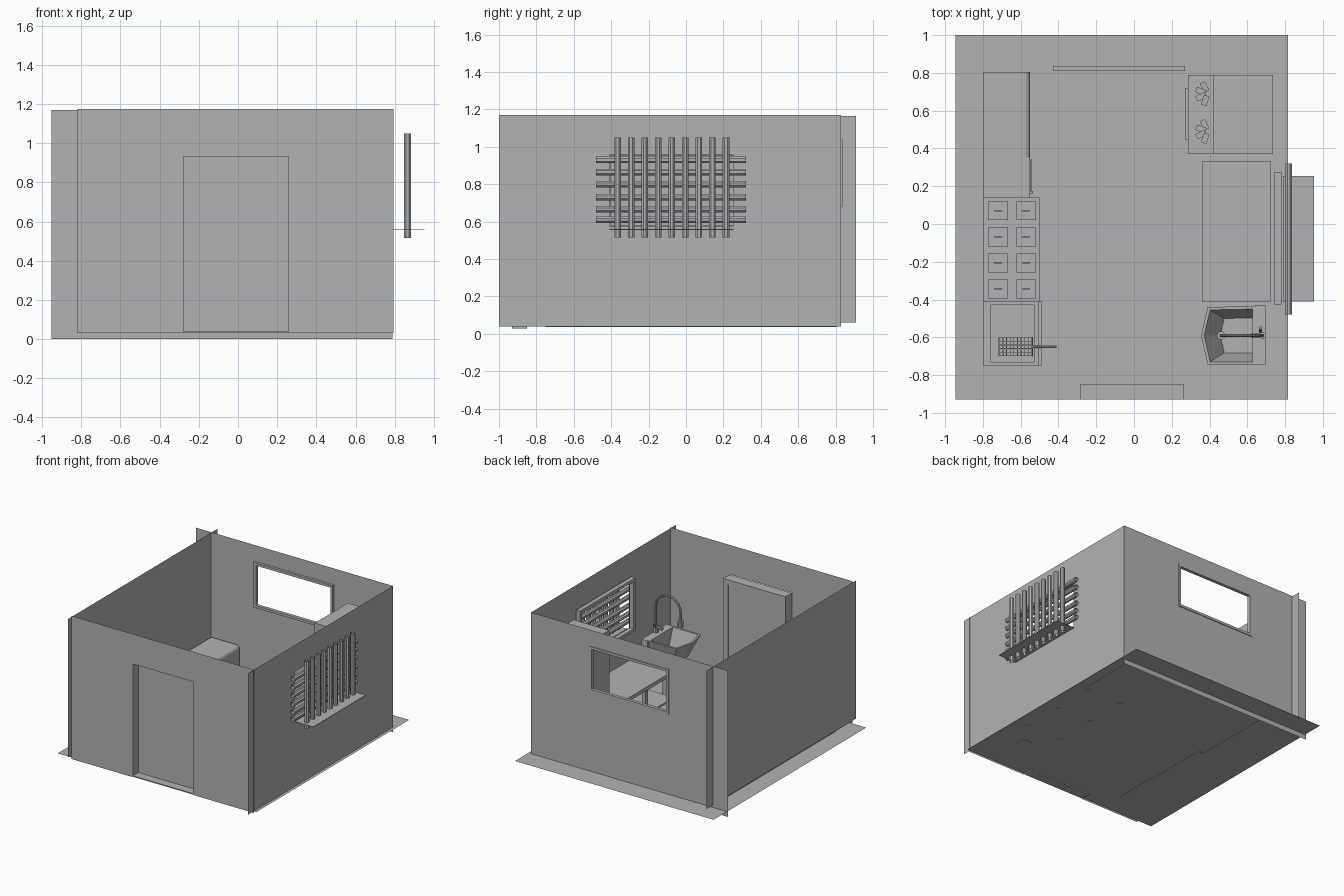
import bpy, bmesh, math
from mathutils import Vector, Matrix

if "Cube" in bpy.data.objects:
    bpy.data.objects.remove(bpy.data.objects["Cube"])

grey = bpy.data.materials.new("plain_grey")
grey.diffuse_color = (0.45, 0.45, 0.45, 1)
grey.use_nodes = True
grey.node_tree.nodes["Principled BSDF"].inputs["Base Color"].default_value = grey.diffuse_color


def finish(name, bm, normals=True):
    if normals:
        bmesh.ops.recalc_face_normals(bm, faces=bm.faces)
    me = bpy.data.meshes.new(name)
    bm.to_mesh(me)
    bm.free()
    me.materials.append(grey)
    ob = bpy.data.objects.new(name, me)
    bpy.context.scene.collection.objects.link(ob)
    return ob


def add_box(bm, x0, x1, y0, y1, z0, z1):
    m = Matrix.Translation(((x0 + x1) / 2, (y0 + y1) / 2, (z0 + z1) / 2))
    m = m @ Matrix.Diagonal((x1 - x0, y1 - y0, z1 - z0, 1))
    bmesh.ops.create_cube(bm, size=1, matrix=m)


def boxes(name, *dims):
    bm = bmesh.new()
    for d in dims:
        add_box(bm, *d)
    return finish(name, bm)


def sheet(name, axis, pos, u0, u1, z0, z1, hole=None):
    """Flat wall across 'x' or 'y', with an optional rectangular opening."""
    bm = bmesh.new()
    parts = [(u0, u1, z0, z1)]
    if hole:
        a, b, c, d = hole
        parts = [(u0, a, z0, z1), (b, u1, z0, z1), (a, b, d, z1), (a, b, z0, c)]
    for a, b, c, d in parts:
        if b - a < 1e-4 or d - c < 1e-4:
            continue
        pts = [(a, c), (b, c), (b, d), (a, d)]
        bm.faces.new([bm.verts.new((pos, u, z) if axis == 'x' else (u, pos, z)) for u, z in pts])
    bmesh.ops.remove_doubles(bm, verts=bm.verts, dist=1e-5)
    return finish(name, bm)


def ring(name, axis, d0, d1, u0, u1, z0, z1, t):
    """Rectangular frame of bar width t, standing across an axis."""
    out = []
    for a, b, c, d in ((u0, u0 + t, z0, z1), (u1 - t, u1, z0, z1),
                       (u0 + t, u1 - t, z1 - t, z1), (u0 + t, u1 - t, z0, z0 + t)):
        out.append((d0, d1, a, b, c, d) if axis == 'x' else (a, b, d0, d1, c, d))
    return boxes(name, *out)


def tube(name, pts, r, sides=8, caps=True):
    """Straight-sectioned tube along a path in a vertical or level plane."""
    bm = bmesh.new()
    pts = [Vector(p) for p in pts]
    loops = []
    for i, p in enumerate(pts):
        d = (pts[min(i + 1, len(pts) - 1)] - pts[max(i - 1, 0)]).normalized()
        side = Vector((0, 1, 0)) if abs(d.y) < 0.9 else Vector((1, 0, 0))
        up = d.cross(side).normalized()
        angs = [2 * math.pi * (k + 0.5) / sides for k in range(sides)]
        loops.append([bm.verts.new(p + r * (side * math.cos(a) + up * math.sin(a))) for a in angs])
    for la, lb in zip(loops, loops[1:]):
        for k in range(sides):
            bm.faces.new((la[k], la[(k + 1) % sides], lb[(k + 1) % sides], lb[k]))
    if caps:
        bm.faces.new(loops[0])
        bm.faces.new(loops[-1])
    return finish(name, bm)


F = 0.04  # floor level

# Floor and the four overlapping thin walls
bm = bmesh.new()
bm.faces.new([bm.verts.new((x, y, F)) for x, y in
              ((-0.944, -0.93), (0.814, -0.93), (0.814, 1.0), (-0.944, 1.0))])
finish("floor", bm)
sheet("front_wall", 'y', -0.935, -0.82, 0.795, 0.03, 1.175, (-0.285, 0.265, 0.03, 0.94))
sheet("back_wall", 'y', 0.83, -0.952, 0.79, 0.0, 1.17, (-0.41, 0.25, 0.70, 1.02))
sheet("left_wall", 'x', -0.82, -0.98, 0.91, 0.06, 1.165)
sheet("right_wall", 'x', 0.79, -1.0, 0.83, 0.04, 1.17, (-0.41, 0.25, 0.575, 0.96))

# Door: deep casing with a recessed panel
ring("door_casing", 'y', -0.93, -0.85, -0.285, 0.265, 0.03, 0.94, 0.008)
ring("door_trim", 'y', -0.865, -0.85, -0.285, 0.265, 0.03, 0.94, 0.04)
boxes("door_panel", (-0.25, 0.235, -0.866, -0.858, 0.06, 0.91))

# Window frames and outside serving ledge
ring("back_window_frame", 'y', 0.81, 0.836, -0.43, 0.27, 0.68, 1.04, 0.02)
ring("side_window_frame", 'x', 0.745, 0.78, -0.425, 0.275, 0.555, 0.98, 0.025)
boxes("serving_ledge", (0.79, 0.952, -0.41, 0.255, 0.556, 0.56))

# Window grating: open bars, uprights outside the crossbars
for i in range(9):
    y = -0.366 + i * 0.0725
    tube("upright_bar", [(0.866, y, 0.515), (0.866, y, 1.05)], 0.019, 8, False)
for z in (0.61, 0.667, 0.73, 0.80, 0.865, 0.93):
    tube("cross_bar", [(0.819, -0.48, z), (0.819, 0.32, z)], 0.019, 8, False)

# Low cabinet with a rounded front edge
cab = boxes("corner_cabinet", (-0.80, -0.55, 0.355, 0.805, 0.038, 0.345))
bm = bmesh.new()
bm.from_mesh(cab.data)
edge = [e for e in bm.edges if all(v.co.x > -0.56 and v.co.z > 0.3 for v in e.verts)]
bmesh.ops.bevel(bm, geom=edge, offset=0.03, segments=4, affect='EDGES', profile=0.5)
bm.to_mesh(cab.data)
bm.free()

# Worktop with a rail
boxes("worktop", (-0.80, -0.55, 0.14, 0.355, 0.038, 0.34))
boxes("worktop_rail", (-0.549, -0.543, 0.16, 0.345, 0.29, 0.30),
      (-0.55, -0.535, 0.16, 0.175, 0.26, 0.31))

# Food counter with eight lidded bins
boxes("bin_counter", (-0.80, -0.50, -0.41, 0.14, 0.038, 0.36))
for x in (-0.72, -0.57):
    for y in (0.07, -0.068, -0.206, -0.344):
        boxes("bin_lid", (x - 0.052, x + 0.052, y - 0.05, y + 0.05, 0.355, 0.368),
              (x - 0.042, x + 0.042, y - 0.04, y + 0.04, 0.368, 0.374),
              (x - 0.02, x + 0.02, y - 0.004, y + 0.004, 0.374, 0.386))

# Fryer: open tank, front lip, wire basket and handle
boxes("fryer", (-0.80, -0.49, -0.75, -0.41, 0.038, 0.28),
      (-0.80, -0.76, -0.75, -0.41, 0.28, 0.38), (-0.53, -0.49, -0.75, -0.41, 0.28, 0.38),
      (-0.76, -0.53, -0.75, -0.73, 0.28, 0.38), (-0.76, -0.53, -0.43, -0.41, 0.28, 0.38))
boxes("fryer_lip", (-0.505, -0.486, -0.75, -0.41, 0.34, 0.39))
wires = []
for i in range(10):
    x = -0.715 + i * 0.0192
    wires.append((x, x + 0.004, -0.70, -0.60, 0.30, 0.304))
for i in range(6):
    y = -0.70 + i * 0.0192
    wires.append((-0.715, -0.538, y, y + 0.004, 0.30, 0.304))
boxes("fryer_basket", *wires)
ring("basket_rim", 'x', -0.718, -0.714, -0.702, -0.598, 0.30, 0.38, 0.005)
ring("basket_rim", 'x', -0.540, -0.536, -0.702, -0.598, 0.30, 0.38, 0.005)
tube("basket_handle", [(-0.54, -0.65, 0.375), (-0.48, -0.65, 0.40), (-0.41, -0.65, 0.41)], 0.007)

# Table below the serving window
boxes("table_top", (0.36, 0.725, -0.41, 0.33, 0.335, 0.365))
boxes("table_shelf", (0.38, 0.705, -0.39, 0.31, 0.12, 0.135))
for x in (0.375, 0.68):
    for y in (-0.395, -0.055, 0.285):
        boxes("table_leg", (x, x + 0.03, y, y + 0.03, 0.038, 0.335))

# Wash basin: tapered bowl with a bowed front
outline = [(0.64, -0.435), (0.39, -0.44), (0.355, -0.59), (0.39, -0.745), (0.64, -0.745)]
bm = bmesh.new()
loops = []
for s, z in ((0.7, 0.33), (1.0, 0.50), (0.9, 0.50), (0.6, 0.36)):
    loops.append([bm.verts.new((0.64 + (x - 0.64) * s - (0.012 if z > 0.34 and s < 1 else 0),
                                -0.59 + (y + 0.59) * s, z)) for x, y in outline])
for la, lb in zip(loops, loops[1:]):
    for k in range(5):
        bm.faces.new((la[k], la[(k + 1) % 5], lb[(k + 1) % 5], lb[k]))
bm.faces.new(loops[0])
bm.faces.new(loops[-1])
finish("basin", bm)
boxes("basin_back", (0.64, 0.695, -0.745, -0.43, 0.33, 0.50))
tube("basin_pedestal", [(0.56, -0.59, 0.036), (0.56, -0.59, 0.34)], 0.05, 12)

# Gooseneck tap
arc = [(0.57 + 0.11 * math.cos(a), -0.59, 0.71 + 0.11 * math.sin(a))
       for a in [math.pi * k / 10 for k in range(11)]]
tube("tap_neck", [(0.68, -0.59, 0.50)] + arc + [(0.46, -0.59, 0.64)], 0.009)
tube("tap_base", [(0.68, -0.59, 0.50), (0.68, -0.59, 0.56)], 0.018)
tube("tap_spray", [(0.46, -0.59, 0.60), (0.46, -0.59, 0.65)], 0.022, 10)
tube("tap_lever", [(0.67, -0.57, 0.55), (0.67, -0.55, 0.58)], 0.008)
tube("tap_side_arm", [(0.62, -0.59, 0.54), (0.68, -0.59, 0.54)], 0.012)

# Tall oven unit: base, column, front door and two spread bundles on the ledge
boxes("oven_base", (0.285, 0.735, 0.37, 0.79, 0.038, 0.42))
boxes("oven_column", (0.42, 0.735, 0.37, 0.79, 0.42, 0.95))
boxes("oven_door", (0.27, 0.285, 0.445, 0.72, 0.10, 0.36))
for y in (0.49, 0.69):
    for k in range(4):
        a = math.radians(115 + k * 45)
        bm = bmesh.new()
        add_box(bm, 0.012, 0.065, -0.015, 0.015, 0, 0.012)
        bm.transform(Matrix.Translation((0.39, y, 0.43 + k * 0.012)) @ Matrix.Rotation(a, 4, 'Z'))
        finish("bundle_blade", bm)
